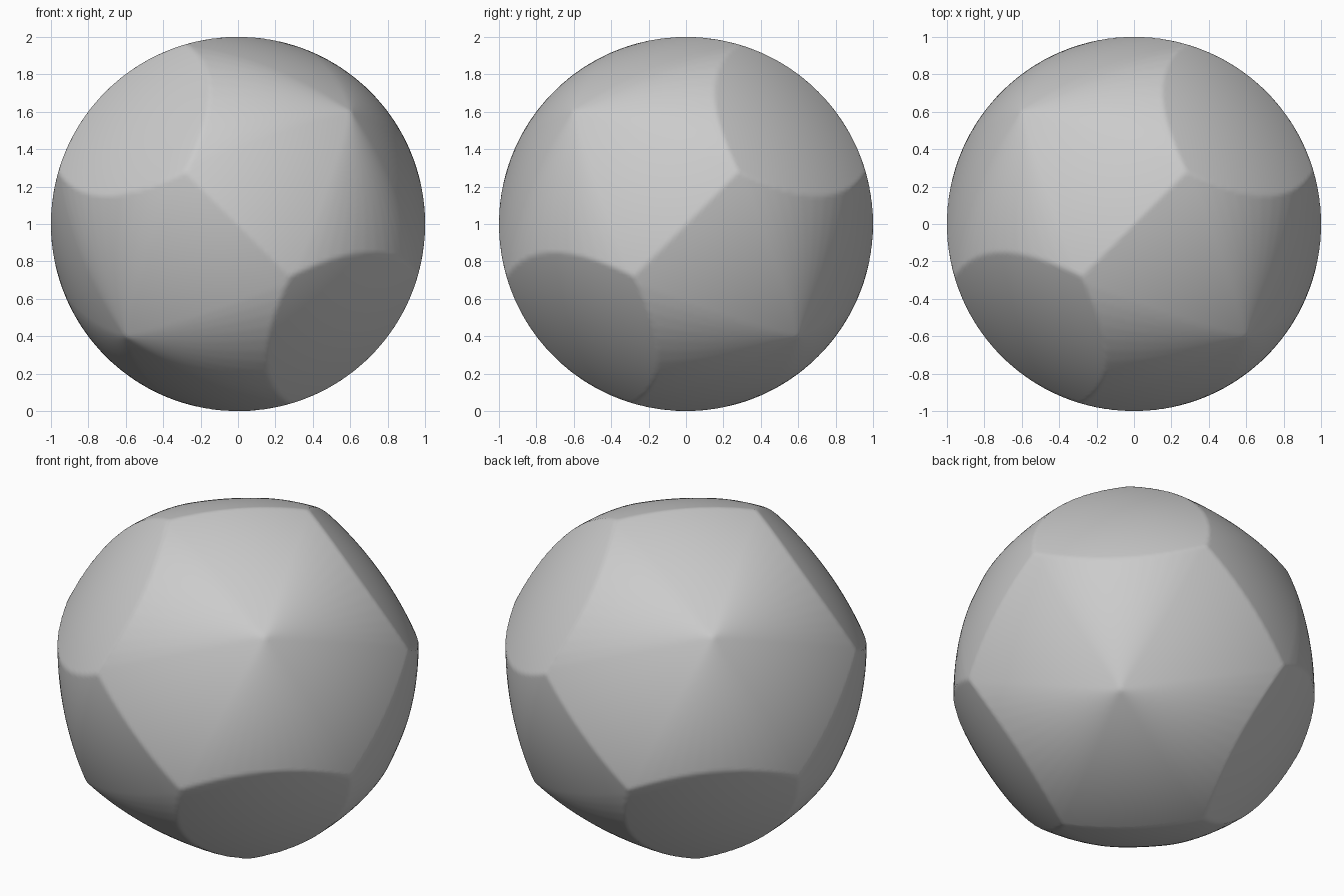
import bpy
import bmesh
from math import sqrt, sin, cos, atan2
from mathutils import Vector

cube = bpy.data.objects.get("Cube")
if cube:
    bpy.data.objects.remove(cube, do_unlink=True)

WIDTH = 2.0
a = 0.28                       # half offset of the short ridges
b = sqrt(1 - a * a)
k = 2 * a + b
t = (sqrt(k * k + 3 * (3 - a * a)) - k) / 3   # coordinate of the four sharp corners
STEPS = 12


def symmetric_copies(p):
    """Copies of a point under the rotations of a tetrahedron."""
    for sx, sy, sz in ((1, 1, 1), (1, -1, -1), (-1, 1, -1), (-1, -1, 1)):
        for i in range(3):
            q = (p[i], p[(i + 1) % 3], p[(i + 2) % 3])
            yield Vector((q[0] * sx, q[1] * sy, q[2] * sz))


# Sharp corners and the curved rims of the four caps act as ball centres
centres = list(symmetric_copies((-t, -t, -t)))[::3]
start, end = atan2(a, b), atan2(b, a)
for i in range(STEPS + 1):
    f = start + (end - start) * i / STEPS
    x, z = cos(f), sin(f)
    y = sqrt(WIDTH ** 2 - (x + t) ** 2 - (z + t) ** 2) - t
    centres += symmetric_copies((x, y, z))
balls = [(c, WIDTH ** 2 - c.length_squared) for c in centres]


def reach(u):
    """Distance along u to the edge of the common part of all balls."""
    best = WIDTH
    for c, rest in balls:
        d = u.dot(c)
        if d < 0.0:            # only balls centred on the far side can cut here
            best = min(best, d + sqrt(d * d + rest))
    return best


# Body: a fine sphere pulled onto the common part of the balls
bm = bmesh.new()
bmesh.ops.create_icosphere(bm, subdivisions=7, radius=1.0)
for v in bm.verts:
    u = v.co.normalized()
    v.co = u * reach(u) + Vector((0, 0, 1))
for face in bm.faces:
    face.smooth = True
mesh = bpy.data.meshes.new("rounded_body")
bm.to_mesh(mesh)
bm.free()
body = bpy.data.objects.new("rounded_body", mesh)
bpy.context.collection.objects.link(body)

# Plain grey material
grey = bpy.data.materials.new("light_grey")
grey.use_nodes = True
colour = (0.6, 0.6, 0.6, 1.0)
grey.diffuse_color = colour
grey.node_tree.nodes["Principled BSDF"].inputs["Base Color"].default_value = colour
mesh.materials.append(grey)
